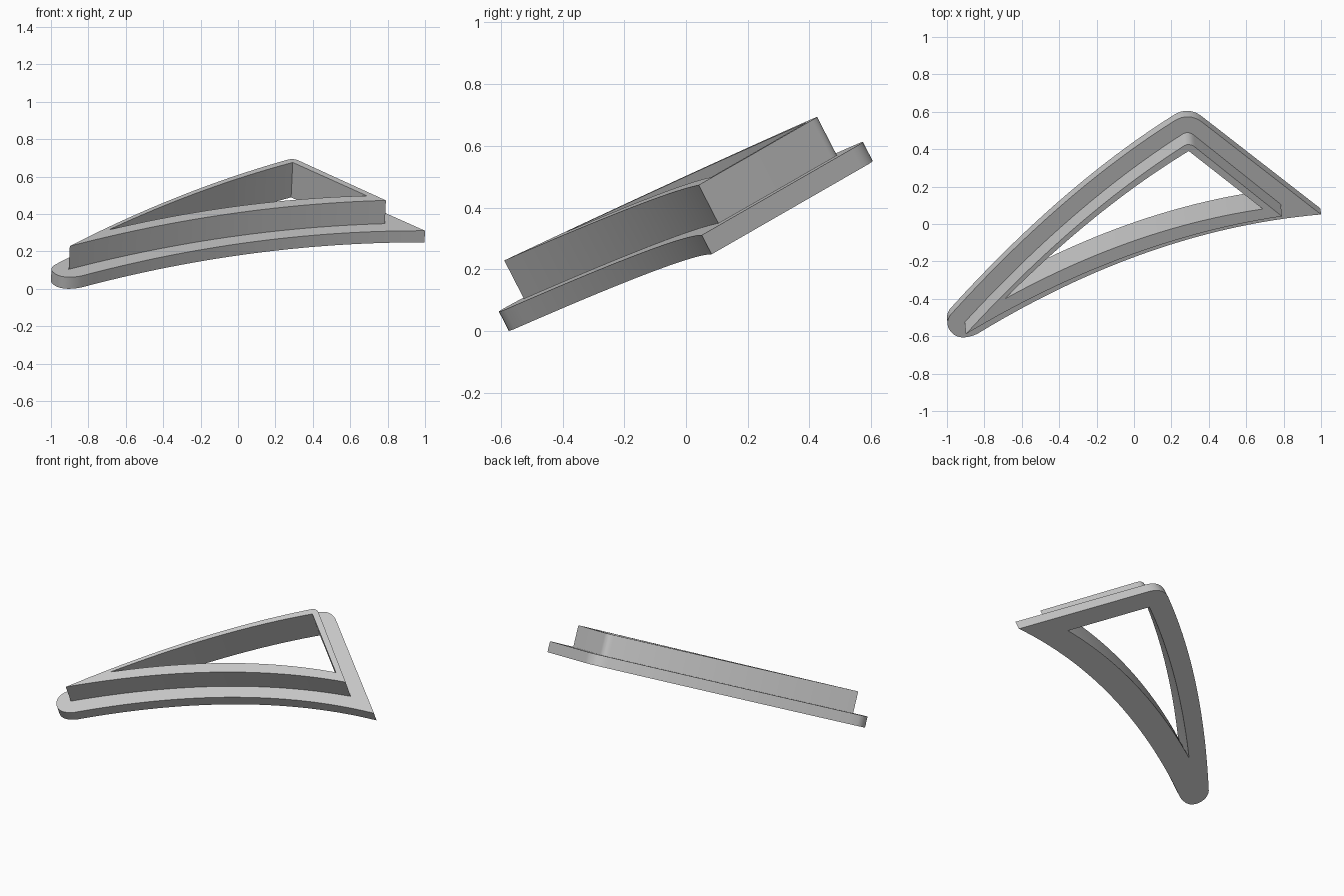
import bpy
import bmesh
from mathutils import Vector

if "Cube" in bpy.data.objects:
    bpy.data.objects.remove(bpy.data.objects["Cube"], do_unlink=True)

grey = bpy.data.materials.new("plain grey")
grey.use_nodes = True
grey.diffuse_color = (0.57, 0.57, 0.57, 1)
grey.node_tree.nodes["Principled BSDF"].inputs["Base Color"].default_value = grey.diffuse_color

# Tilted base plane: z = BASE + SLOPE_X * x + SLOPE_Y * y
BASE, SLOPE_X, SLOPE_Y = 0.253, -0.047, 0.514
NORMAL = Vector((-SLOPE_X, -SLOPE_Y, 1)).normalized()


def place(p, height):
    """Put a plan point on the tilted plane and lift it along the normal."""
    x, y = p
    return Vector((x, y, BASE + SLOPE_X * x + SLOPE_Y * y)) + NORMAL * height


def bend(start, control, end, steps):
    """Quadratic curve, without its last point so that pieces chain together."""
    a, b, c = Vector(start), Vector(control), Vector(end)
    ts = [i / steps for i in range(steps)]
    return [a * (1 - t) ** 2 + b * 2 * t * (1 - t) + c * t * t for t in ts]


def bow(start, end, bulge, steps=28):
    """Arched side, bulging towards +y."""
    middle = (Vector(start) + Vector(end)) / 2 + Vector((0, 2 * bulge))
    return bend(start, middle, end, steps)


def ring(name, outline, hole, bottom, top):
    """Solid between two heights, with the hole cut right through."""
    bm = bmesh.new()
    for loop in (outline, hole):
        verts = [bm.verts.new(place(p, bottom)) for p in loop]
        for i, v in enumerate(verts):
            bm.edges.new((verts[i - 1], v))
    bmesh.ops.triangle_fill(bm, edges=bm.edges[:], use_beauty=True, normal=NORMAL)
    grown = bmesh.ops.extrude_face_region(bm, geom=bm.faces[:], use_keep_orig=True)
    moved = [g for g in grown["geom"] if isinstance(g, bmesh.types.BMVert)]
    bmesh.ops.translate(bm, verts=moved, vec=NORMAL * (top - bottom))
    bmesh.ops.recalc_face_normals(bm, faces=bm.faces[:])
    mesh = bpy.data.meshes.new(name)
    bm.to_mesh(mesh)
    bm.free()
    mesh.materials.append(grey)
    obj = bpy.data.objects.new(name, mesh)
    bpy.context.collection.objects.link(obj)
    bpy.ops.object.select_all(action="DESELECT")
    obj.select_set(True)
    bpy.context.view_layer.objects.active = obj
    bpy.ops.object.shade_smooth_by_angle(angle=0.5)


# Opening shared by both layers
low, peak, right = (-0.70, -0.305), (0.284, 0.486), (0.68, 0.176)
opening = bow(low, peak, 0.048) + [Vector(peak)] + bow(right, low, 0.07)

# Flange: rounded foot, arched back, rounded peak, pointed tip, arched front
foot_back, foot_side, foot_front = (-0.985, -0.455), (-0.985, -0.54), (-0.84, -0.555)
peak_left, peak_right, tip = (0.2, 0.575), (0.37, 0.57), (0.997, 0.083)
flange = (bow(foot_back, peak_left, 0.07)
          + bend(peak_left, (0.288, 0.638), peak_right, 10)
          + [Vector(peak_right)]
          + bow(tip, foot_front, 0.12)
          + bend(foot_front, (-0.94, -0.60), foot_side, 10)
          + bend(foot_side, (-1.015, -0.50), foot_back, 8))
ring("base_flange", flange, opening, 0, 0.07)

# Raised wall: sharp foot and right corner, softly rounded peak
wall_low, wall_right = (-0.908, -0.493), (0.782, 0.137)
wall_left_peak, wall_right_peak = (0.25, 0.508), (0.32, 0.505)
wall = (bow(wall_low, wall_left_peak, 0.065)
        + bend(wall_left_peak, (0.285, 0.535), wall_right_peak, 6)
        + [Vector(wall_right_peak)]
        + bow(wall_right, wall_low, 0.095))
ring("raised_wall", wall, opening, 0.07, 0.21)
